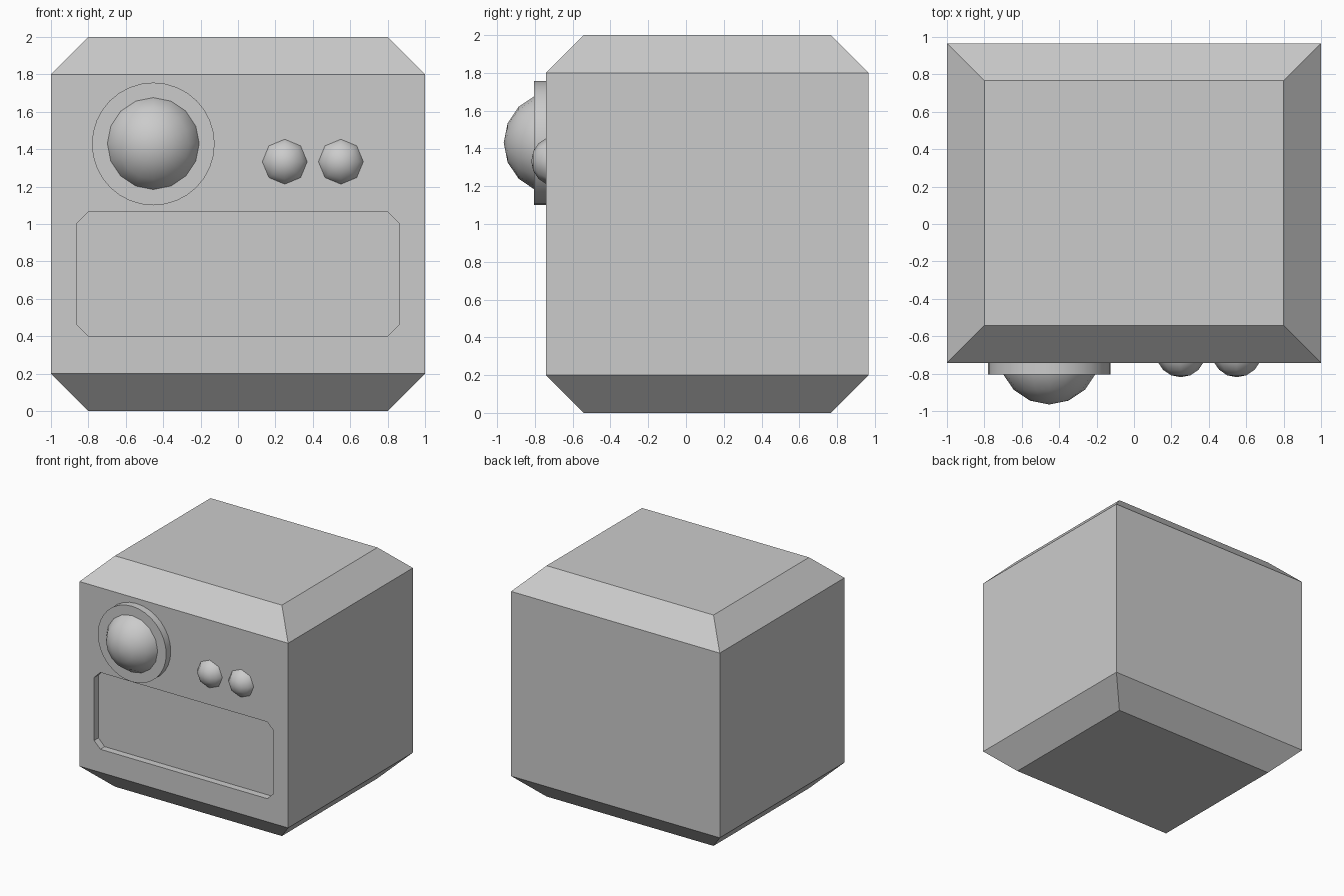
import bpy
import math
from mathutils import Matrix

if "Cube" in bpy.data.objects:
    bpy.data.objects.remove(bpy.data.objects["Cube"])

FRONT, BACK = -0.742, 0.966
EDGE = 0.2

# One plain grey for every part
grey = bpy.data.materials.new("plain grey")
grey.use_nodes = True
grey.diffuse_color = (0.6, 0.6, 0.6, 1)
grey.node_tree.nodes["Principled BSDF"].inputs["Base Color"].default_value = (0.6, 0.6, 0.6, 1)


def make_mesh(name, verts, faces):
    mesh = bpy.data.meshes.new(name)
    mesh.from_pydata(verts, [], faces)
    mesh.materials.append(grey)
    obj = bpy.data.objects.new(name, mesh)
    bpy.context.collection.objects.link(obj)
    return obj


def loft(name, loops):
    """Skin a stack of matching loops and cap both ends."""
    n = len(loops[0])
    verts = [v for loop in loops for v in loop]
    faces = [(r * n + i, r * n + (i + 1) % n, (r + 1) * n + (i + 1) % n, (r + 1) * n + i)
             for r in range(len(loops) - 1) for i in range(n)]
    faces.append(tuple(reversed(range(n))))
    faces.append(tuple(range(len(verts) - n, len(verts))))
    return make_mesh(name, verts, faces)


def rectangle(z, inset):
    x, y0, y1 = 1 - inset, FRONT + inset, BACK - inset
    return [(-x, y0, z), (x, y0, z), (x, y1, z), (-x, y1, z)]


def panel_outline(y, half_x=0.86, low=0.4, high=1.065, cut=0.06):
    """Rectangle with clipped corners, standing in the front plane."""
    mid, half_z = (low + high) / 2, (high - low) / 2
    corner = [(half_x, half_z - cut), (half_x - cut, half_z)]
    quarter = corner + [(-x, z) for x, z in reversed(corner)]
    return [(x, y, mid + z) for x, z in quarter + [(-x, -z) for x, z in quarter]]


def finish(obj, name):
    obj.name = name
    obj.data.name = name
    obj.data.materials.clear()
    obj.data.materials.append(grey)
    bpy.ops.object.shade_smooth_by_angle(angle=math.radians(50))


def dome(name, x, y, z, radius, segments):
    """Sphere with its pole facing forward, half sunk in the body."""
    bpy.ops.mesh.primitive_uv_sphere_add(segments=segments, ring_count=8,
                                         radius=radius, location=(x, y, z))
    obj = bpy.context.object
    obj.data.transform(Matrix.Rotation(math.pi / 2, 4, "X"))
    finish(obj, name)
    bpy.ops.object.shade_smooth()


# Body with bevelled top and bottom rims
body = loft("body", [rectangle(0, EDGE), rectangle(EDGE, 0),
                     rectangle(2 - EDGE, 0), rectangle(2, EDGE)])

# Recessed front panel
cutter = loft("panel_cutter", [panel_outline(FRONT + 0.06), panel_outline(FRONT - 0.1)])
cutter.hide_render = True
recess = body.modifiers.new("front_panel", "BOOLEAN")
recess.operation = "DIFFERENCE"
recess.solver = "EXACT"
recess.object = cutter
bpy.context.view_layer.objects.active = body
bpy.ops.object.modifier_apply(modifier=recess.name)
bpy.data.objects.remove(cutter)

# Lens mount and lens
bpy.ops.mesh.primitive_cylinder_add(vertices=32, radius=0.328, depth=0.12,
                                    location=(-0.453, -0.744, 1.428),
                                    rotation=(math.pi / 2, 0, 0))
finish(bpy.context.object, "lens_mount")
dome("lens", -0.453, -0.695, 1.43, 0.27, 16)

# Two small buttons
for side, x in (("right", 0.25), ("left", 0.55)):
    dome(side + "_button", x, -0.685, 1.333, 0.134, 8)
